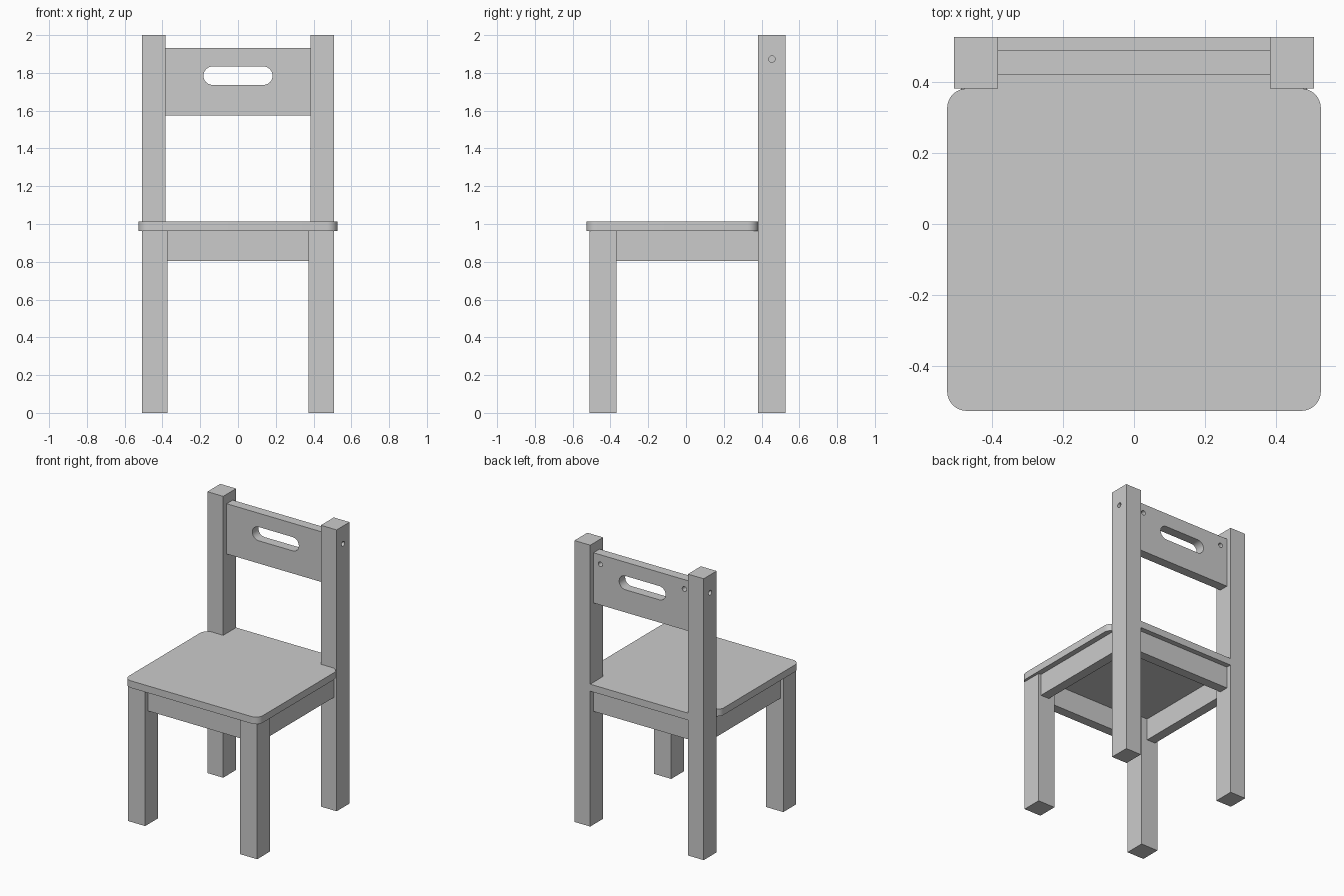
import bpy, bmesh, math
from mathutils import Matrix, Vector

if "Cube" in bpy.data.objects:
    bpy.data.objects.remove(bpy.data.objects["Cube"])


def finish(name, bm):
    bmesh.ops.recalc_face_normals(bm, faces=bm.faces)
    me = bpy.data.meshes.new(name)
    bm.to_mesh(me)
    bm.free()
    ob = bpy.data.objects.new(name, me)
    bpy.context.collection.objects.link(ob)
    return ob


def box(name, x, y, z):
    """Box from (min, max) ranges."""
    bm = bmesh.new()
    bmesh.ops.create_cube(bm, size=1)
    for v in bm.verts:
        v.co = Vector([(a + b) / 2 + c * (b - a) for (a, b), c in zip((x, y, z), v.co)])
    return finish(name, bm)


def prism(name, pts, depth):
    """Extrude a closed outline of 3D points along depth."""
    bm = bmesh.new()
    f = bm.faces.new([bm.verts.new(p) for p in pts])
    ext = bmesh.ops.extrude_face_region(bm, geom=[f])
    bmesh.ops.translate(bm, vec=depth, verts=[g for g in ext['geom'] if isinstance(g, bmesh.types.BMVert)])
    return finish(name, bm)


def arc(cx, cy, r, a0, a1, n=8):
    return [(cx + r * math.cos(math.radians(a0 + (a1 - a0) * i / n)),
             cy + r * math.sin(math.radians(a0 + (a1 - a0) * i / n))) for i in range(n + 1)]


def rod(name, centre, axis, r, length):
    bm = bmesh.new()
    rot = Vector((0, 0, 1)).rotation_difference(Vector(axis)).to_matrix().to_4x4()
    bmesh.ops.create_cone(bm, cap_ends=True, segments=24, radius1=r, radius2=r, depth=length,
                          matrix=Matrix.Translation(centre) @ rot)
    return finish(name, bm)


def smooth(ob):
    bpy.ops.object.select_all(action='DESELECT')
    bpy.context.view_layer.objects.active = ob
    ob.select_set(True)
    bpy.ops.object.shade_smooth_by_angle(angle=math.radians(30))


def cut(ob, cutters):
    bpy.context.view_layer.objects.active = ob
    for c in cutters:
        m = ob.modifiers.new("cut", 'BOOLEAN')
        m.object = c
        m.solver = 'EXACT'
        bpy.ops.object.modifier_apply(modifier=m.name)
        bpy.data.objects.remove(c)
    smooth(ob)


# Legs, back posts with screw holes, and side rails
for s, side in ((-1, "left"), (1, "right")):
    def span(a, b):
        return tuple(sorted((s * a, s * b)))
    box(f"front_leg_{side}", span(0.373, 0.508), (-0.51, -0.367), (0, 0.962))
    post = box(f"back_post_{side}", span(0.384, 0.508), (0.382, 0.527), (0, 2))
    cut(post, [rod("hole", (s * 0.508, 0.455, 1.873), (1, 0, 0), 0.017, 0.1)])
    box(f"side_rail_{side}", span(0.42, 0.488), (-0.367, 0.382), (0.805, 0.962))

# Front and back rails
box("front_rail", (-0.373, 0.373), (-0.476, -0.408), (0.805, 0.962))
box("back_rail", (-0.384, 0.384), (0.422, 0.49), (0.805, 0.962))

# Seat: rounded corners, with a tongue reaching back between the posts
R = 0.055
half = (arc(0.527 - R, -0.527 + R, R, -90, 0) + arc(0.527 - R, 0.382 - R, R, 0, 90)
        + [(0.384, 0.382), (0.384, 0.527)])
outline = half + [(-x, y) for x, y in reversed(half)]
seat = prism("seat", [(x, y, 0.962) for x, y in outline], (0, 0, 0.05))
smooth(seat)

# Backrest board with hand slot and two blind screw holes at the rear
back = box("backrest", (-0.384, 0.384), (0.422, 0.49), (1.575, 1.932))
r = 0.049
slot = arc(0.183 - r, 1.785, r, -90, 90, 12) + arc(-0.183 + r, 1.785, r, 90, 270, 12)
cut(back, [prism("slot", [(x, 0.35, z) for x, z in slot], (0, 0.25, 0))]
    + [rod("hole", (s * 0.33, 0.49, 1.865), (0, 1, 0), 0.017, 0.08) for s in (-1, 1)])
